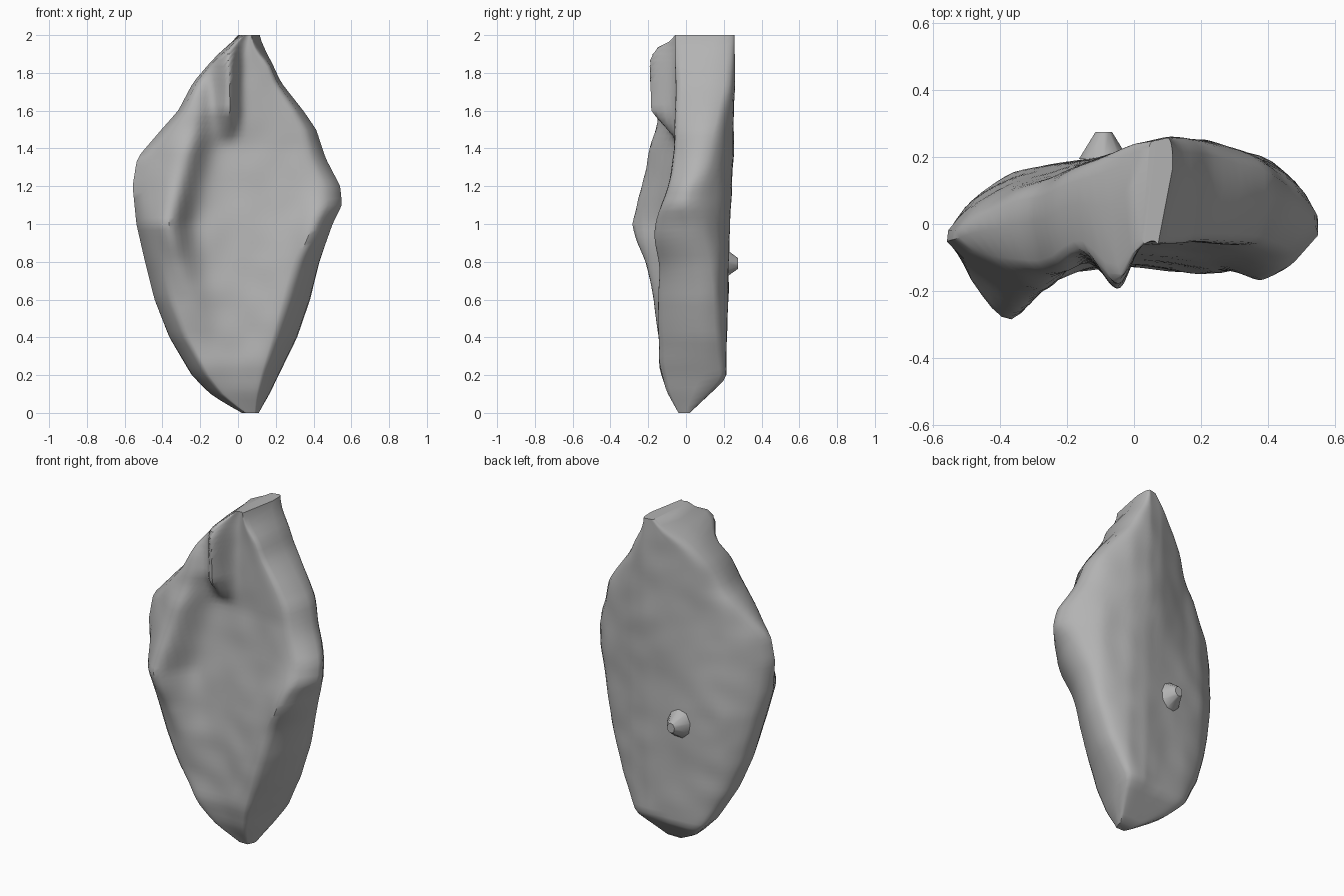
import bpy, bmesh, math
from mathutils import Vector, noise

old = bpy.data.objects.get("Cube")
if old:
    bpy.data.objects.remove(old)

stone = bpy.data.materials.new("grey stone")
stone.use_nodes = True
colour = (0.45, 0.45, 0.45, 1)
stone.diffuse_color = colour
stone.node_tree.nodes["Principled BSDF"].inputs["Base Color"].default_value = colour


def lerp(table, t):
    """Piecewise linear lookup in (key, value) pairs."""
    for (a, va), (b, vb) in zip(table, table[1:]):
        if t <= b:
            return va + (vb - va) * max(0, (t - a) / (b - a))
    return table[-1][1]


def bump(d, width):
    return math.exp(-(d / width) ** 2)


# Outline, seen from the front
LEFT = [(0, .02), (.05, -.07), (.1, -.15), (.2, -.25), (.4, -.37), (.6, -.45), (.8, -.5), (1, -.545),
        (1.2, -.565), (1.35, -.54), (1.5, -.41), (1.6, -.32), (1.75, -.24), (1.9, -.11), (2, .0)]
RIGHT = [(0, .11), (.1, .17), (.2, .22), (.4, .32), (.6, .39), (.8, .44), (1, .51), (1.1, .56),
         (1.2, .55), (1.35, .47), (1.5, .42), (1.6, .35), (1.75, .23), (1.9, .16), (2, .115)]
# Curved back, and the front face: its width ratios, depth and left crest
BACK = [(-.56, .04), (-.48, .1), (-.35, .16), (-.2, .195), (0, .235), (.1, .255), (.22, .25),
        (.4, .2), (.5, .13), (.56, .05)]
BACK_TRIM = [(.2, .04), (.9, .025), (1.4, 0), (2, -.005)]
RATIO_R = [(0, .6), (.2, .66), (.4, .68), (.65, .73), (.95, .83), (1.2, .86), (1.85, .9), (2, .3)]
RATIO_L = [(0, .6), (.2, .68), (.4, .77), (.65, .83), (1, .88), (1.85, .92), (2, .6)]
FRONT = [(0, -.04), (.12, -.1), (.25, -.13), (.6, -.12), (.9, -.1), (1.1, -.075), (1.4, -.045), (2, -.05)]
CREST_X = [(.5, -.22), (.8, -.32), (1, -.365), (1.3, -.29), (1.6, -.22)]
CREST_H = [(.4, 0), (.6, .03), (.8, .09), (1, .18), (1.2, .155), (1.4, .14), (1.52, .1), (1.7, .07), (1.85, 0)]
FIN_H = [(1.44, 0), (1.6, .14), (1.87, .145), (1.95, .1), (2, 0)]


def back_y(x, z):
    # The upper left of the back is swept forward
    sweep = .045 * min(1, max(0, -x / .25)) * min(1, max(0, (z - .9) / .5))
    return min(lerp(BACK, x) - lerp(BACK_TRIM, z) * bump(x - .1, .3) - sweep, .02 + 1.06 * z)


def front_y(x, z, u):
    y = lerp(FRONT, z) - .045 * u * u * min(1, z * 2) * min(1, max(.4, 2.1 - z))
    d = x - lerp(CREST_X, z)
    y -= lerp(CREST_H, z) * bump(d, .09 if d > 0 else .12 + .12 * max(0, z - 1))
    y -= .06 * bump(x - .42, .1) * bump(z - .93, .2)
    d = x + .045
    y -= lerp(FIN_H, z) * bump(d, .045 if d > 0 else .07)
    return y


# Shard: closed rings stacked up the height
bm = bmesh.new()
LEVELS, STEPS = 60, 32
rings = []
for i in range(LEVELS + 1):
    z = 2 * i / LEVELS
    l, r = lerp(LEFT, z), lerp(RIGHT, z)
    mid, half = (l + r) / 2, (r - l) / 2
    grow = min(1, z * 3)
    back, front = [], []
    # Both faces narrow towards the oval tip
    tip = max(0, (z - 1.85) / .15)
    for j in range(STEPS + 1):
        u = 1 - 2 * j / STEPS
        x = mid + half * u * (.985 - .35 * tip) + .02 * tip
        back.append(Vector((x, back_y(x, z) - .04 * u ** 8 * grow, z)))
        x = mid - half * u * lerp(RATIO_R if u < 0 else RATIO_L, z)
        y = front_y(x, z, u) + .025 * u ** 8 * grow
        front.append(Vector((x, min(y, back_y(x, z) - .03), z)))
    # Side walls swell out to the outline
    wall_l = back[-1].lerp(front[0], .35)
    wall_l.x = l
    wall_r = back[0].lerp(front[-1], .35 - .15 * tip)
    wall_r.x = r
    ring = back + [wall_l] + front + [wall_r]
    # Weathered surface
    for p in ring:
        p.y += .007 * noise.noise(p * 7) * grow
    rings.append([bm.verts.new(p) for p in ring])
for low, high in zip(rings, rings[1:]):
    n = len(low)
    for k in range(n):
        bm.faces.new((low[k], low[(k + 1) % n], high[(k + 1) % n], high[k]))
bm.faces.new(rings[0])
bm.faces.new(rings[-1])
inner = [v for ring in rings[1:-1] for v in ring]
bmesh.ops.smooth_vert(bm, verts=inner, factor=.4, use_axis_x=True, use_axis_y=True, use_axis_z=False)
bmesh.ops.recalc_face_normals(bm, faces=bm.faces)


def finish(name, bm):
    mesh = bpy.data.meshes.new(name)
    bm.to_mesh(mesh)
    bm.free()
    mesh.materials.append(stone)
    obj = bpy.data.objects.new(name, mesh)
    bpy.context.collection.objects.link(obj)
    bpy.ops.object.select_all(action='DESELECT')
    obj.select_set(True)
    bpy.context.view_layer.objects.active = obj
    bpy.ops.object.shade_smooth_by_angle(angle=math.radians(45))


finish("stone_shard", bm)

# Small tapered knob on the back
bm = bmesh.new()
bmesh.ops.create_cone(bm, cap_ends=True, segments=9, radius1=.075, radius2=.025, depth=.08)
for v in bm.verts:
    x, y, z = v.co
    v.co = Vector((-.09 + x, .234 + z, .79 + 1.2 * y))
bmesh.ops.recalc_face_normals(bm, faces=bm.faces)
finish("back_knob", bm)
